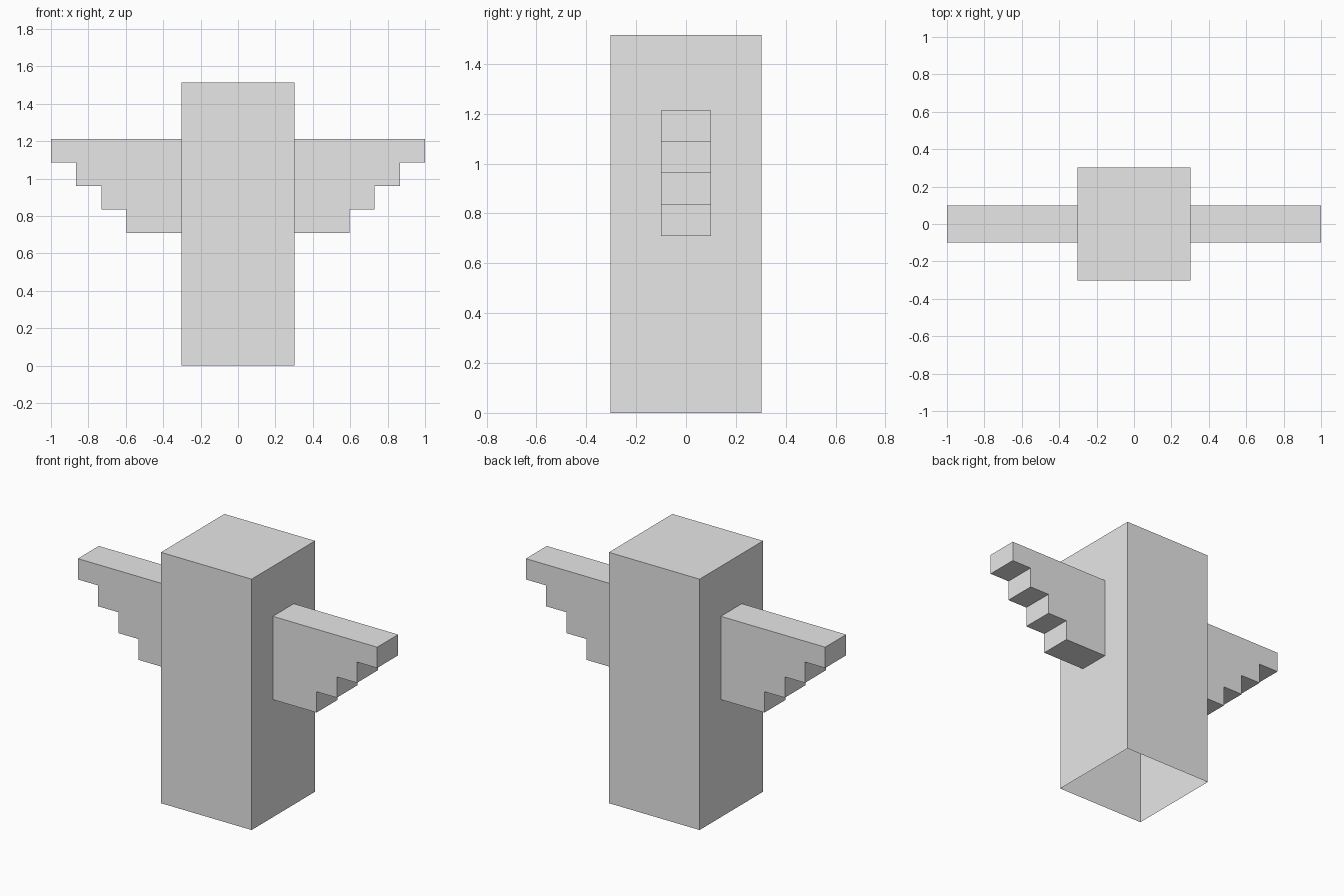
import bpy
import bmesh

cube = bpy.data.objects.get("Cube")
if cube:
    bpy.data.objects.remove(cube, do_unlink=True)

grey = bpy.data.materials.new("plain_grey")
grey.use_nodes = True
colour = (0.8, 0.8, 0.8, 1.0)
grey.diffuse_color = colour
grey.node_tree.nodes["Principled BSDF"].inputs["Base Color"].default_value = colour

HALF = 0.303      # half width of the body
HEIGHT = 1.515
WING_HALF = 0.10  # half thickness of a wing
WING_TOP, WING_BOTTOM = 1.213, 0.71
STEPS = 4
STEP_RUN = 0.135
STEP_RISE = (WING_TOP - WING_BOTTOM) / STEPS


def extruded(name, profile, offset, open_normal):
    """Extrude a flat profile along offset, leaving one side open."""
    bm = bmesh.new()
    face = bm.faces.new([bm.verts.new(p) for p in profile])
    result = bmesh.ops.extrude_face_region(bm, geom=[face], use_keep_orig=True)
    moved = [g for g in result["geom"] if isinstance(g, bmesh.types.BMVert)]
    bmesh.ops.translate(bm, verts=moved, vec=offset)
    bmesh.ops.recalc_face_normals(bm, faces=bm.faces)
    bm.normal_update()
    axis, sign = open_normal
    hidden = [f for f in bm.faces if f.normal[axis] * sign > 0.9
              and all(abs(v.co[axis] - profile[0][axis]) < 1e-4 for v in f.verts)]
    bmesh.ops.delete(bm, geom=hidden, context="FACES")
    mesh = bpy.data.meshes.new(name)
    bm.to_mesh(mesh)
    bm.free()
    mesh.materials.append(grey)
    obj = bpy.data.objects.new(name, mesh)
    bpy.context.collection.objects.link(obj)
    return obj


# Tall hollow body, open underneath
square = [(-HALF, -HALF, 0), (HALF, -HALF, 0), (HALF, HALF, 0), (-HALF, HALF, 0)]
extruded("body", square, (0, 0, HEIGHT), (2, -1))

# Wings with a stepped lower edge, joined to the body at their open inner end
for name, side in (("left_wing", 1), ("right_wing", -1)):
    outline = [(HALF, WING_BOTTOM), (HALF, WING_TOP), (1.0, WING_TOP)]
    for i in range(STEPS):
        x = 1.0 - i * STEP_RUN
        z = WING_TOP - (i + 1) * STEP_RISE
        outline.append((x, z))
        if i < STEPS - 1:
            outline.append((x - STEP_RUN, z))
    profile = [(side * x, -WING_HALF, z) for x, z in outline]
    extruded(name, profile, (0, 2 * WING_HALF, 0), (0, -side))
